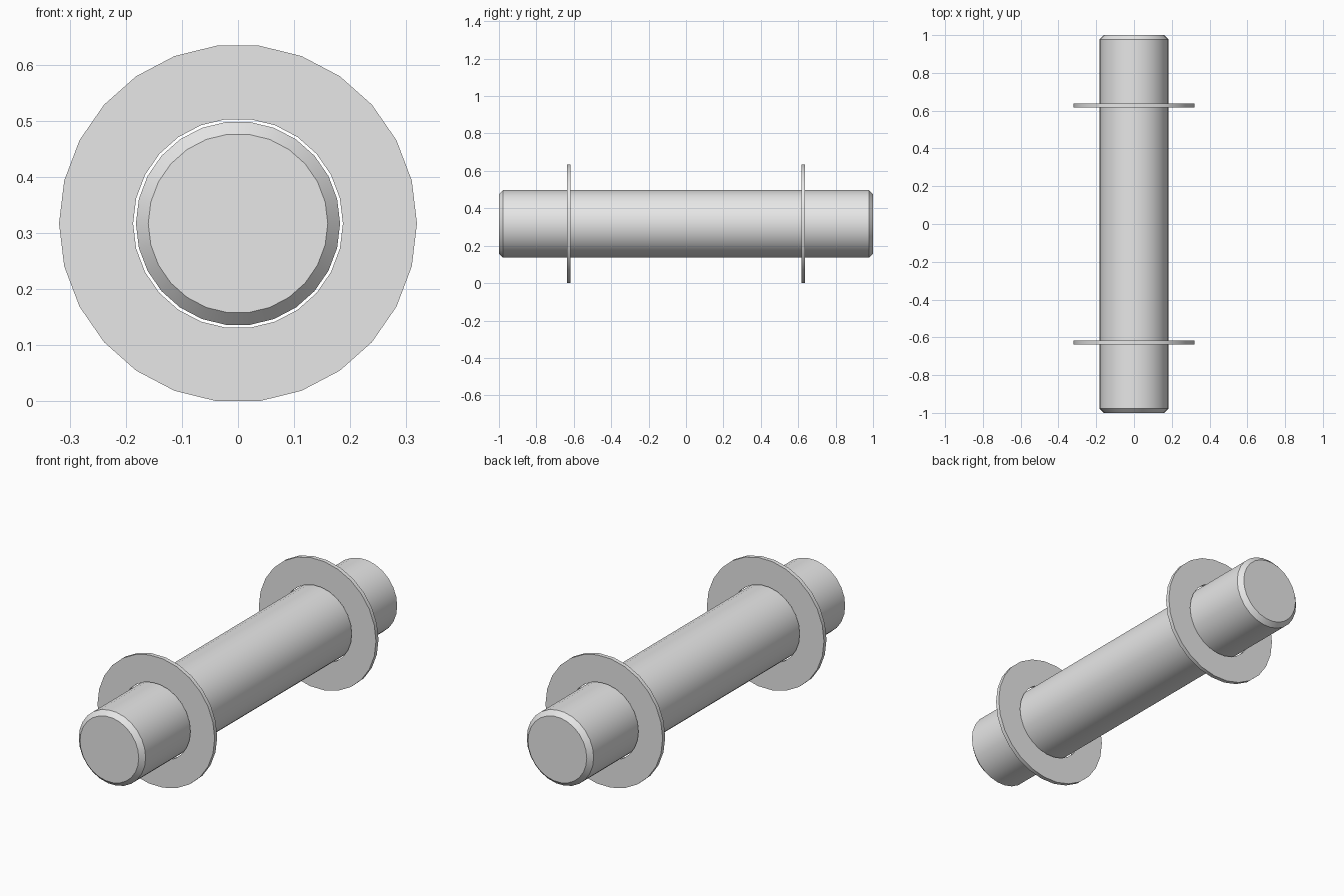
import bpy
import bmesh
from math import cos, sin, pi, radians

cube = bpy.data.objects.get("Cube")
if cube:
    bpy.data.objects.remove(cube)

SIDES = 26
AXIS_Z = 0.317

steel = bpy.data.materials.new("light_grey_steel")
steel.use_nodes = True
grey = (0.8, 0.8, 0.8, 1)
steel.diffuse_color = grey
steel.node_tree.nodes["Principled BSDF"].inputs["Base Color"].default_value = grey


def lathe(name, profile, y=0, ring=False):
    """Turn (radius, y) points around the y axis; a ring closes on itself, else ends are capped."""
    bm = bmesh.new()
    loops = []
    for r, py in profile:
        angles = [2 * pi * i / SIDES for i in range(SIDES)]
        loops.append([bm.verts.new((r * cos(a), py, r * sin(a))) for a in angles])
    pairs = list(zip(loops, loops[1:]))
    if ring:
        pairs.append((loops[-1], loops[0]))
    else:
        bm.faces.new(loops[0])
        bm.faces.new(loops[-1])
    for a, b in pairs:
        for i in range(SIDES):
            j = (i + 1) % SIDES
            bm.faces.new((a[i], a[j], b[j], b[i]))
    bmesh.ops.recalc_face_normals(bm, faces=bm.faces)
    mesh = bpy.data.meshes.new(name)
    bm.to_mesh(mesh)
    bm.free()
    mesh.materials.append(steel)
    obj = bpy.data.objects.new(name, mesh)
    obj.location = (0, y, AXIS_Z)
    bpy.context.collection.objects.link(obj)
    bpy.ops.object.select_all(action="DESELECT")
    obj.select_set(True)
    bpy.context.view_layer.objects.active = obj
    bpy.ops.object.shade_smooth_by_angle(angle=radians(30))
    return obj


# Pin with chamfered ends
lathe("pin_shaft", [(0.16, -1), (0.182, -0.978), (0.182, 0.978), (0.16, 1)])

# Thin washers, loose around the pin
washer = [(0.187, -0.01), (0.319, -0.01), (0.319, 0.01), (0.187, 0.01)]
for name, y in (("front_washer", -0.627), ("back_washer", 0.627)):
    lathe(name, washer, y, ring=True)
